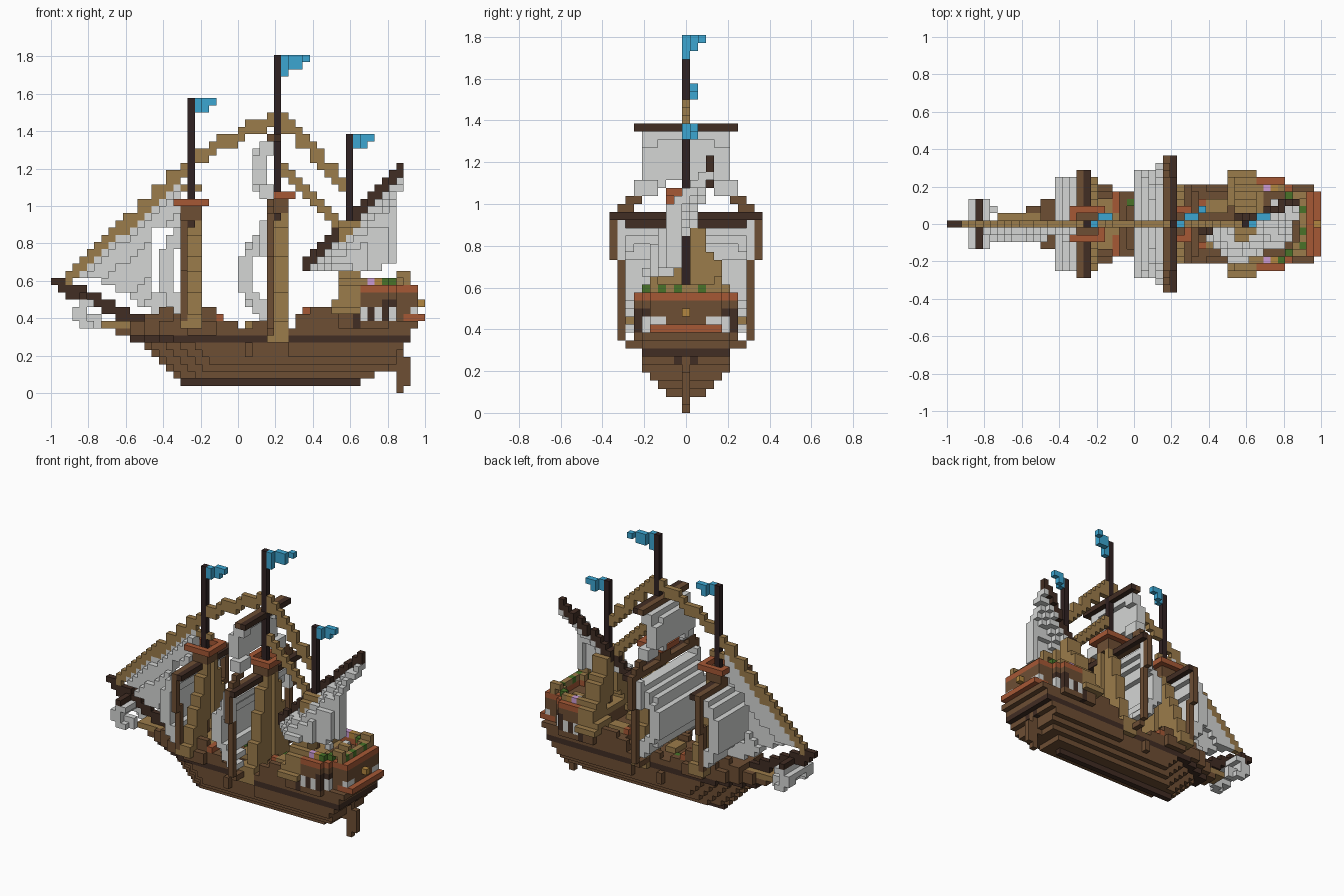
import bpy, bmesh, math

if "Cube" in bpy.data.objects:
    bpy.data.objects.remove(bpy.data.objects["Cube"], do_unlink=True)

U = 2 / 52          # edge length of one block
COLOURS = {
    "hull_brown": (.155, .077, .034), "dark_wood": (.053, .026, .017),
    "rope_tan": (.33, .20, .07), "sail_white": (.66, .67, .66),
    "rust_trim": (.38, .098, .036), "flag_blue": (.045, .38, .64),
    "leaf_green": (.065, .17, .022), "lilac": (.60, .33, .66),
    "mast_black": (.03, .016, .016), "gold": (.45, .24, .05),
}
NAMES = list(COLOURS)
for n, c in COLOURS.items():
    m = bpy.data.materials.new(n)
    m.use_nodes = True
    m.diffuse_color = (*c, 1)
    m.node_tree.nodes["Principled BSDF"].inputs["Base Color"].default_value = (*c, 1)

grid = {}           # block position -> (part, colour)


def put(part, col, i, j, k):
    grid[(i, j, k)] = (part, col)


def box(part, col, i0, i1, j0, j1, k0, k1):
    for i in range(i0, i1 + 1):
        for j in range(j0, j1 + 1):
            for k in range(k0, k1 + 1):
                put(part, col, i, j, k)


def both(part, col, i0, i1, j0, j1, k0, k1):
    box(part, col, i0, i1, j0, j1, k0, k1)
    box(part, col, i0, i1, -j1, -j0, k0, k1)


def line(part, col, a, b, thick):
    """Stepped beam between two blocks."""
    n = 2 * max(abs(q - p) for p, q in zip(a, b))
    for s in range(n + 1):
        i, j, k = (round(p + (q - p) * s / n) for p, q in zip(a, b))
        box(part, col, i, i, j, j, k, k + thick - 1)


def square_sail(part, i_top, bulge, half, k0, k1):
    """Billowing sail, bowed towards the bow, with an arched foot."""
    for j in range(-half, half + 1):
        e = abs(j) / half
        for k in range(k0 + (e < .8) + (e < .5), k1 + 1):
            t = (k - k0) / (k1 - k0)
            i = i_top - round(bulge * math.sin(math.pi * t) * (1 - .12 * e ** 3))
            box(part, "sail_white", i, i + 1, j, j, k, k)


def yard(part, i, half, k):
    """Two-tone spar across the ship."""
    box(part, "hull_brown", i, i, -half, half, k, k)
    box(part, "dark_wood", i + 1, i + 1, -half, half, k, k)


def shroud(part, i0, i1, j_low, j_high, k0, k1):
    """Mirrored rigging leaning in to the mast, wider at the foot."""
    for k in range(k0, k1 + 1):
        t = (k - k0) / (k1 - k0)
        j = round(j_low + (j_high - j_low) * t)
        both(part, "rope_tan", i0 - (t < .15), i1, max(1, j - 3), j, k, k)


# Hull, widening with height, pointed at the bow
LOW = [(18, 42, 0), (17, 44, 2), (16, 46, 3), (15, 47, 4), (14, 47, 5),
       (13, 48, 5), (11, 49, 5), (9, 49, 5), (9, 50, 5)]
for k, (bow, stern, half) in enumerate(LOW, 1):
    for i in range(bow, stern + 1):
        h = min(half, round((i - bow) * .55 + (k > 6) * .6))
        if i < 33:
            h = min(h, 5 if k > 7 and 19 <= i <= 22 else 4)
        wale = k in (1, 7) or (k == 8 and 45 <= i <= 48)
        if k < 9 or not 25 <= i <= 33:
            box("hull", "dark_wood" if wale else "hull_brown", i, i, -h, h, k, k)
both("hull", "hull_brown", 27, 27, 5, 5, 5, 6)
box("hull", "dark_wood", 48, 48, -1, 1, 6, 6)

# Forecastle and quarterdeck with raised rails
box("forecastle", "hull_brown", 13, 17, -3, 3, 10, 10)
box("forecastle", "hull_brown", 17, 23, -4, 4, 10, 10)
box("forecastle", "rope_tan", 20, 23, -3, 3, 10, 10)
both("forecastle", "hull_brown", 15, 17, 3, 3, 11, 11)
both("forecastle", "hull_brown", 19, 22, 4, 4, 11, 11)
both("forecastle", "rust_trim", 23, 23, 2, 4, 10, 10)
both("forecastle", "hull_brown", 24, 25, 4, 4, 9, 9)
box("quarterdeck", "hull_brown", 34, 40, -5, 5, 9, 9)
box("quarterdeck", "hull_brown", 35, 40, -4, 4, 10, 10)
both("quarterdeck", "hull_brown", 34, 40, 5, 5, 10, 10)
both("quarterdeck", "hull_brown", 36, 40, 5, 5, 11, 11)
both("deck_ladders", "rope_tan", 36, 38, 2, 3, 11, 11)
both("deck_ladders", "rust_trim", 35, 35, 3, 3, 11, 11)
both("waist_rail", "hull_brown", 28, 29, 4, 4, 9, 9)
box("deck_hatch", "rope_tan", 27, 28, -1, 1, 9, 9)
put("deck_plants", "leaf_green", 36, -1, 11)
put("deck_plants", "leaf_green", 25, 3, 9)

# Bow head rails and bowsprit
both("head_rails", "rope_tan", 8, 15, 1, 1, 9, 9)
box("head_rails", "rope_tan", 7, 8, -1, 1, 9, 9)
line("bowsprit", "dark_wood", (1, 0, 14), (12, 0, 9), 2)
box("bowsprit", "dark_wood", 0, 1, 0, 0, 15, 15)
box("sprit_yard", "dark_wood", 4, 4, -3, 3, 13, 13)
square_sail("sprit_sail", 4, 1, 3, 9, 12)
both("sprit_sail", "sail_white", 5, 6, 2, 2, 9, 10)


# Stern castle with a sunken deck inside the rail
def castle_half(i):
    return 6 if i < 47 else 5 if i < 48 else 4


for i in range(40, 51):
    h = castle_half(i)
    if i < 50:
        both("stern_castle", "hull_brown", i, i, 5, max(5, h - 1), 8, 8)
    box("stern_castle", "hull_brown", i, i, -h, h, 9, 12)
    box("castle_deck", "rope_tan" if i < 44 else "hull_brown", i, i, 1 - h, h - 1, 13, 13)
    both("stern_castle", "hull_brown", i, i, h, h, 13, 13)
    both("castle_rail", "rust_trim" if i > 42 else "rope_tan", i, i, h - 1, h, 14, 14)
    if i < 49:
        both("castle_rail", "gold" if i == 45 else "rope_tan", i, i, h - 1, h - 1, 15, 15)

# Rust stern bands
box("stern_bands", "rust_trim", 49, 51, -4, 4, 10, 10)
box("stern_bands", "rust_trim", 49, 50, -4, 4, 14, 14)
box("castle_rail", "rope_tan", 49, 49, -4, 4, 15, 15)
both("castle_rail", "rope_tan", 48, 49, 4, 4, 16, 16)

# Windows along the sides and across the stern
for i in range(43, 48):
    h = castle_half(i)
    both("side_windows", "sail_white" if i % 2 else "dark_wood", i, i, h, h, 10, 11)
both("side_windows", "dark_wood", 46, 46, 6, 6, 12, 12)
both("side_windows", "dark_wood", 47, 47, 5, 5, 12, 12)
both("side_windows", "dark_wood", 42, 42, 6, 6, 9, 12)
both("stern_windows", "sail_white", 50, 50, 3, 4, 11, 11)
put("stern_lantern", "gold", 51, 0, 12)
both("castle_bench", "rope_tan", 45, 46, 2, 2, 14, 14)
put("castle_bench", "sail_white", 45, 3, 14)
put("castle_bench", "sail_white", 43, 1, 14)
for col, i, j in [("lilac", 44, -5), ("leaf_green", 46, -5), ("leaf_green", 47, -4),
                  ("leaf_green", 49, -3), ("leaf_green", 49, 2), ("lilac", 44, 5),
                  ("leaf_green", 47, 4), ("leaf_green", 49, -1)]:
    put("flower_boxes", col, i, j, 15)

# Rudder
box("rudder", "hull_brown", 48, 48, 0, 0, 0, 6)
box("rudder", "hull_brown", 49, 49, 0, 0, 1, 4)
box("rudder", "hull_brown", 47, 47, 0, 0, 3, 6)

# Rigging, drawn before the masts
shroud("fore_shrouds", 19, 20, 6, 1, 9, 23)
shroud("main_shrouds", 31, 32, 5, 1, 7, 25)
shroud("mizzen_shrouds", 40, 42, 7, 1, 11, 23)

# Stays between the masts and bowsprit
line("stays", "rope_tan", (2, 0, 15), (18, 0, 30), 2)
line("stays", "rope_tan", (20, 0, 32), (30, 0, 37), 2)
line("stays", "rope_tan", (32, 0, 37), (40, 0, 28), 2)
line("stays", "rope_tan", (32, 0, 30), (39, 0, 23), 2)
box("stays", "rope_tan", 18, 20, 0, 0, 28, 28)

# Square sails, yards and braces
square_sail("fore_sail", 17, 2.4, 6, 11, 22)
yard("fore_yard", 18, 7, 23)
both("fore_braces", "hull_brown", 18, 18, 7, 7, 17, 22)
both("fore_braces", "hull_brown", 18, 18, 6, 6, 10, 17)
square_sail("main_sail", 29, 3.3, 7, 10, 22)
both("main_sail", "sail_white", 29, 30, 8, 8, 19, 23)
yard("main_yard", 30, 9, 24)
both("main_braces", "hull_brown", 30, 30, 9, 9, 19, 23)
both("main_braces", "hull_brown", 30, 30, 8, 8, 9, 18)
both("main_braces", "hull_brown", 30, 30, 5, 7, 8, 8)
both("main_braces", "hull_brown", 30, 30, 7, 8, 25, 25)
both("main_braces", "hull_brown", 30, 30, 6, 7, 26, 26)
square_sail("top_sail", 29, 1.2, 5, 27, 34)
both("top_sail", "sail_white", 29, 30, 5, 6, 27, 28)
yard("top_yard", 30, 6, 35)

# Masts: brown below the top, dark above; rust lookout platforms
for name, i, joint, top in (("fore", 19, 26, 40), ("main", 31, 27, 46), ("mizzen", 41, 16, 35)):
    box(name + "_mast", "hull_brown", i, i, 0, 0, 8, joint)
    box(name + "_mast", "mast_black", i, i, 0, 0, joint, top)
    if name != "mizzen":
        box(name + "_lookout", "hull_brown", i - 1, i + 1, -1, 1, joint - 2, joint - 1)
        both(name + "_lookout", "rust_trim", i - 2, i + 2, 2, 2, joint, joint)
        box(name + "_lookout", "rust_trim", i - 2, i - 2, -1, 1, joint, joint)
        box(name + "_lookout", "rust_trim", i + 2, i + 2, -1, 1, joint, joint)
    # Flag trailing diagonally from the mast head
    long = 4 if name == "main" else 3
    for row, length in enumerate((long, long - 1, 1)[:long - 1]):
        for n in range(length):
            put(name + "_flag", "flag_blue", i + 1 + n, (n + 1) // 2, top - row)

# Jib hanging from the forestay, bellied to one side
for i in range(4, 18):
    top = round(15 + (i - 2) * 15 / 16) - 1
    foot = 16 if i < 7 else round(16 - (i - 6) * .6)
    for k in range(foot, top + 1):
        if i < 14 or k < 14 or k > 22:
            j = -round(2 * math.sin(math.pi * min(1, (top - k) / 12)))
            box("jib", "sail_white", i, i, j, min(0, j + 1), k, k)

# Lateen sail bellied to one side below its slanted yard
for i in range(36, 49):
    s = (i - 35) / 13
    top = round(17 + 13 * s)
    leech = 17 if i < 46 else 18 if i < 48 else 28
    for k in range(leech, top):
        belly = 6 * math.sin(math.pi / 2 * min(1, (top - k) / 6)) * (1 - .2 * s)
        j = round(4 * s - 1 - belly)
        box("lateen_sail", "sail_white", i, i, j, j + 1, k, k)
line("lateen_yard", "dark_wood", (35, -1, 17), (48, 3, 30), 2)

# Turn the blocks of each part into a mesh of its visible faces
SIDES = [((1, 0, 0), ((1, 0, 0), (1, 1, 0), (1, 1, 1), (1, 0, 1))),
         ((0, 1, 0), ((1, 1, 0), (0, 1, 0), (0, 1, 1), (1, 1, 1))),
         ((0, 0, 1), ((0, 0, 1), (1, 0, 1), (1, 1, 1), (0, 1, 1)))]
for d, q in SIDES[:]:
    # The opposite side is the shifted quad with reversed winding
    SIDES.append((tuple(-v for v in d),
                  tuple(tuple(c - v for c, v in zip(p, d)) for p in reversed(q))))
for part in dict.fromkeys(p for p, c in grid.values()):
    bm, verts = bmesh.new(), {}
    for (i, j, k), (p, col) in grid.items():
        if p != part:
            continue
        for d, quad in SIDES:
            if (i + d[0], j + d[1], k + d[2]) in grid:
                continue
            ring = []
            for a, b, c in quad:
                key = (i + a, j + b, k + c)
                if key not in verts:
                    verts[key] = bm.verts.new((key[0] * U - 1, (key[1] - .5) * U, key[2] * U))
                ring.append(verts[key])
            bm.faces.new(ring).material_index = NAMES.index(col)
    mesh = bpy.data.meshes.new(part)
    for n in NAMES:
        mesh.materials.append(bpy.data.materials[n])
    bm.to_mesh(mesh)
    bm.free()
    bpy.context.collection.objects.link(bpy.data.objects.new(part, mesh))
